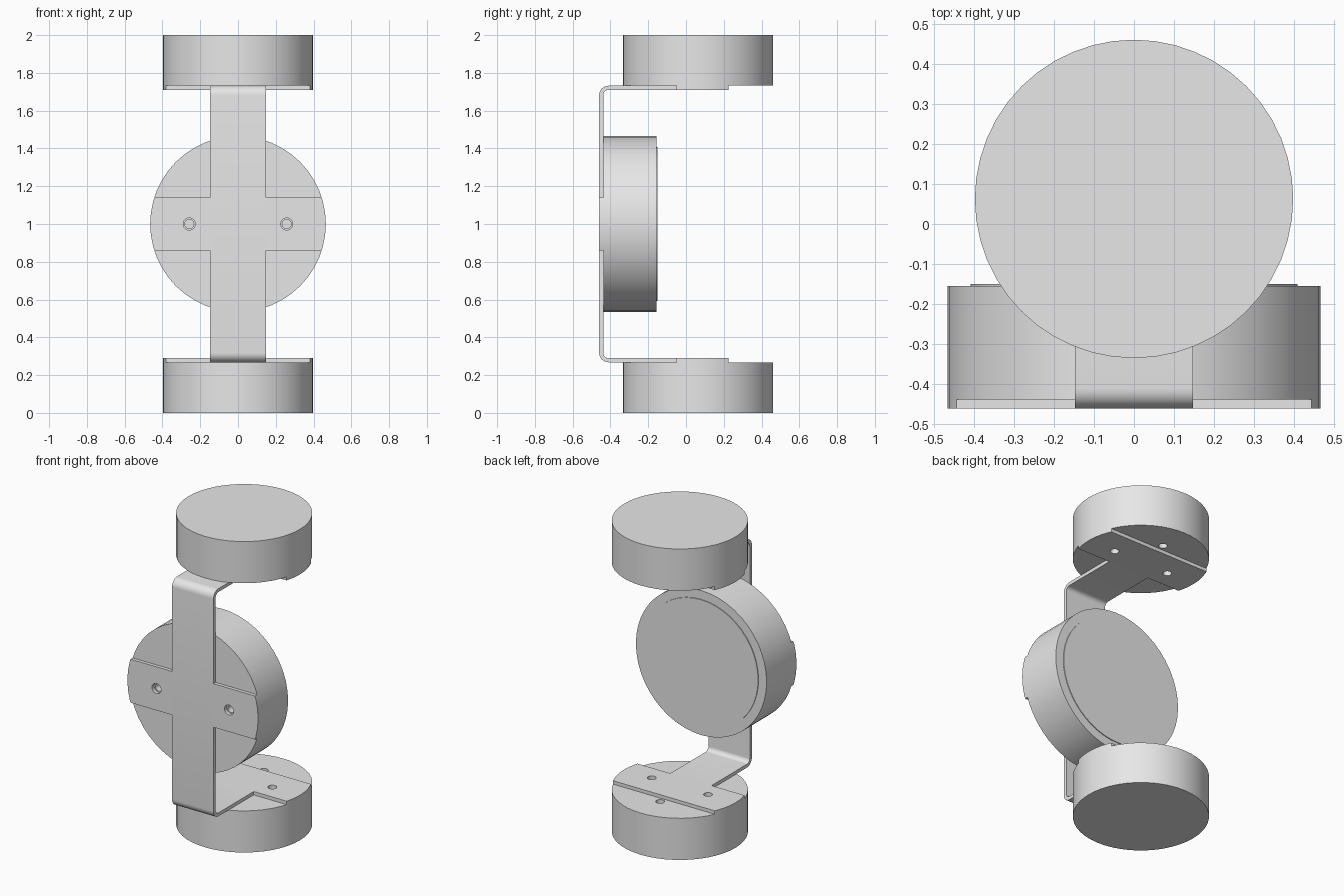
import bpy, bmesh
from math import radians, sin, cos, pi
from mathutils import Matrix, Vector

if "Cube" in bpy.data.objects:
    bpy.data.objects.remove(bpy.data.objects["Cube"], do_unlink=True)

grey = bpy.data.materials.new("plain grey")
grey.use_nodes = True
grey.diffuse_color = (0.8, 0.8, 0.8, 1)
grey.node_tree.nodes["Principled BSDF"].inputs["Base Color"].default_value = (0.8, 0.8, 0.8, 1)

THICK = 0.022          # bracket sheet thickness
HALF = 0.147           # half width of the strap
FRONT = -0.46          # front face of the bracket
END_Z = 0.268          # height of the end discs
END_Y, END_R = 0.0625, 0.397
MID_R, MID_Z = 0.465, 1.0
parts = []


def finish(name, bm):
    bmesh.ops.recalc_face_normals(bm, faces=bm.faces)
    mesh = bpy.data.meshes.new(name)
    bm.to_mesh(mesh)
    bm.free()
    mesh.materials.append(grey)
    obj = bpy.data.objects.new(name, mesh)
    bpy.context.collection.objects.link(obj)
    return obj


def add_cylinder(bm, axis, centre, radius, a, b, sides=48):
    """Cylinder from a to b along the axis; centre holds the other coordinates."""
    length = abs(b - a)
    if axis == "Z":
        m = Matrix.Translation((centre[0], centre[1], (a + b) / 2))
    else:
        m = Matrix.Translation((centre[0], (a + b) / 2, centre[1])) @ Matrix.Rotation(pi / 2, 4, "X")
    bmesh.ops.create_cone(bm, cap_ends=True, segments=sides, radius1=radius,
                          radius2=radius, depth=length, matrix=m)


def cut(bm, point, normal):
    """Remove the side the normal points to and close the opening."""
    geom = bm.verts[:] + bm.edges[:] + bm.faces[:]
    res = bmesh.ops.bisect_plane(bm, geom=geom, plane_co=Vector(point),
                                 plane_no=Vector(normal), clear_outer=True)
    edges = [e for e in res["geom_cut"] if isinstance(e, bmesh.types.BMEdge)]
    bmesh.ops.contextual_create(bm, geom=edges)


def drill(obj, axis, centres, radius, a, b):
    """Sink round holes into a part."""
    bm = bmesh.new()
    for c in centres:
        add_cylinder(bm, axis, c, radius, a, b, 24)
    cutter = finish("hole_cutter", bm)
    cutter.hide_render = True
    mod = obj.modifiers.new("holes", "BOOLEAN")
    mod.operation, mod.solver, mod.object = "DIFFERENCE", "EXACT", cutter
    bpy.context.view_layer.objects.active = obj
    bpy.ops.object.modifier_apply(modifier=mod.name)
    bpy.data.objects.remove(cutter, do_unlink=True)


# Bent strap: a C-shaped side profile pulled across the width
def side_path(radius):
    cy, cz = FRONT + 0.05, END_Z + 0.05
    arc = [(cy - radius * sin(t), cz - radius * cos(t))
           for t in (pi / 2 * i / 8 for i in range(9))]
    low = [(-0.05, cz - radius)] + arc
    return low + [(y, 2 - z) for y, z in reversed(low)]


bm = bmesh.new()
outline = side_path(0.05) + side_path(0.05 - THICK)[::-1]
face = bm.faces.new([bm.verts.new((-HALF, y, z)) for y, z in outline])
pulled = bmesh.ops.extrude_face_region(bm, geom=[face])
bmesh.ops.translate(bm, vec=(2 * HALF, 0, 0),
                    verts=[v for v in pulled["geom"] if isinstance(v, bmesh.types.BMVert)])
parts.append(finish("bent_strap", bm))

# End discs with their mounting plates, bottom and top
holes = [(-0.2, END_Y), (0.2, END_Y), (0, END_Y + 0.2)]
for label, z_of in (("bottom", lambda z: z), ("top", lambda z: 2 - z)):
    bm = bmesh.new()
    add_cylinder(bm, "Z", (0, END_Y), END_R, z_of(0), z_of(END_Z))
    disc = finish(label + "_disc", bm)
    drill(disc, "Z", holes, 0.026, z_of(END_Z - 0.05), z_of(END_Z + 0.1))

    bm = bmesh.new()
    add_cylinder(bm, "Z", (0, END_Y), END_R, z_of(END_Z), z_of(END_Z + THICK))
    cut(bm, (0, 0.225, 0), (0, 1, 0))
    cut(bm, (0, -0.05, 0), (0, -1, 0))
    plate = finish(label + "_mounting_plate", bm)
    drill(plate, "Z", holes[:2], 0.026, z_of(END_Z - 0.1), z_of(END_Z + 0.1))
    parts += [disc, plate]

# Middle disc facing forward, with a thin raised cover on its back
back, seat = -0.155, FRONT + THICK
bm = bmesh.new()
add_cylinder(bm, "Y", (0, MID_Z), MID_R, seat, back)
middle = finish("middle_disc", bm)
drill(middle, "Y", [(-0.258, MID_Z), (0.258, MID_Z)], 0.024, seat - 0.1, seat + 0.06)
bm = bmesh.new()
add_cylinder(bm, "Y", (0, MID_Z), 0.408, back, back + 0.005)
parts += [middle, finish("back_cover", bm)]

# Side arms of the bracket, trimmed to the rim of the middle disc
for label, s in (("left", 1), ("right", -1)):
    bm = bmesh.new()
    add_cylinder(bm, "Y", (0, MID_Z), MID_R, FRONT, seat)
    cut(bm, (0, 0, MID_Z + 0.14), (0, 0, 1))
    cut(bm, (0, 0, MID_Z - 0.14), (0, 0, -1))
    cut(bm, (s * HALF, 0, 0), (-s, 0, 0))
    arm = finish(label + "_arm", bm)
    drill(arm, "Y", [(s * 0.258, MID_Z)], 0.032, FRONT - 0.1, seat + 0.1)
    parts.append(arm)

# Smooth the round sides, keep the rims sharp
bpy.ops.object.select_all(action="DESELECT")
for obj in parts:
    obj.select_set(True)
bpy.context.view_layer.objects.active = parts[0]
bpy.ops.object.shade_smooth_by_angle(angle=radians(30))
